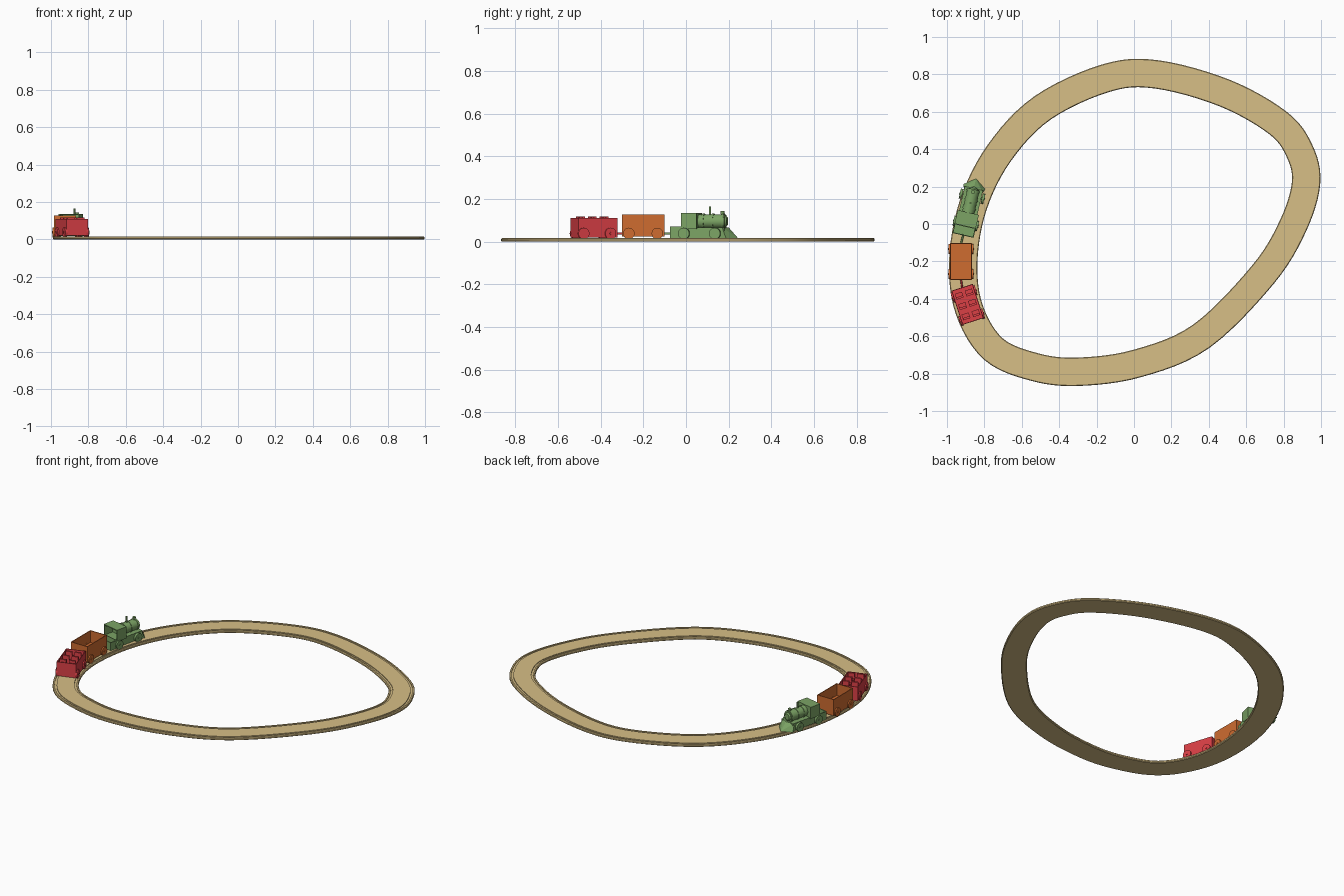
import bpy, bmesh, math
from mathutils import Matrix, Vector

if "Cube" in bpy.data.objects:
    bpy.data.objects.remove(bpy.data.objects["Cube"])


def material(name, rgb):
    m = bpy.data.materials.new(name)
    m.diffuse_color = (*rgb, 1)
    m.use_nodes = True
    m.node_tree.nodes["Principled BSDF"].inputs["Base Color"].default_value = m.diffuse_color
    return m


WOOD = material("wood", (0.68, 0.52, 0.24))
GREEN = material("green", (0.20, 0.37, 0.13))
ORANGE = material("orange", (0.62, 0.15, 0.03))
RED = material("red", (0.70, 0.05, 0.06))


def finish(name, bm, mat, frame=Matrix(), smooth=False):
    bmesh.ops.recalc_face_normals(bm, faces=bm.faces)
    me = bpy.data.meshes.new(name)
    bm.to_mesh(me)
    bm.free()
    me.materials.append(mat)
    ob = bpy.data.objects.new(name, me)
    bpy.context.collection.objects.link(ob)
    ob.matrix_world = frame
    if smooth:
        bpy.ops.object.select_all(action='DESELECT')
        ob.select_set(True)
        bpy.context.view_layer.objects.active = ob
        bpy.ops.object.shade_smooth_by_angle(angle=math.radians(35))
    return ob


def box(name, lo, hi, mat, frame, open_dir=None, wall=0.008, depth=0.0):
    """Box from corner to corner, optionally hollowed from one side."""
    bm = bmesh.new()
    bmesh.ops.create_cube(bm, size=1)
    lo, hi = Vector(lo), Vector(hi)
    for v in bm.verts:
        v.co = Vector([(lo[i] + hi[i]) / 2 + v.co[i] * (hi[i] - lo[i]) for i in range(3)])
    if open_dir:
        d = Vector(open_dir)
        bm.normal_update()
        face = max(bm.faces, key=lambda f: f.normal.dot(d))
        bmesh.ops.inset_region(bm, faces=[face], thickness=wall)
        new = bmesh.ops.extrude_discrete_faces(bm, faces=[face])["faces"][0]
        bmesh.ops.translate(bm, verts=new.verts, vec=-d * depth)
    return finish(name, bm, mat, frame)


def rod(name, a, b, r, mat, frame, r2=None, seg=20):
    """Cylinder or cone between two points."""
    a, b = Vector(a), Vector(b)
    bm = bmesh.new()
    rot = (b - a).to_track_quat('Z', 'Y').to_matrix().to_4x4()
    bmesh.ops.create_cone(bm, cap_ends=True, segments=seg, radius1=r,
                          radius2=r if r2 is None else r2, depth=(b - a).length,
                          matrix=Matrix.Translation((a + b) / 2) @ rot)
    return finish(name, bm, mat, frame, True)


def wheels(prefix, ys, mat, frame):
    for i, y in enumerate(ys):
        rod(f"{prefix}_axle_{i}", (-0.07, y, 0.038), (0.07, y, 0.038), 0.006, mat, frame, seg=12)
        for s, side in ((-1, "left"), (1, "right")):
            rod(f"{prefix}_wheel_{side}_{i}", (s * 0.053, y, 0.038), (s * 0.067, y, 0.038),
                0.027, mat, frame)


def frame_at(x, y, degrees):
    return Matrix.Translation((x, y, 0)) @ Matrix.Rotation(math.radians(degrees), 4, 'Z')


# Track: grooved profile swept round a closed smooth path
path = [(0.92, 0.22), (0.885, 0.39), (0.77, 0.54), (0.485, 0.70), (0.12, 0.80),
        (-0.15, 0.78), (-0.49, 0.62), (-0.72, 0.38), (-0.86, 0.10), (-0.913, -0.20),
        (-0.88, -0.46), (-0.75, -0.67), (-0.53, -0.765), (-0.30, -0.79), (0.02, -0.745),
        (0.36, -0.60), (0.69, -0.27), (0.85, -0.01)]
pts, n, steps = [Vector(p) for p in path], len(path), 6
line = []
for i in range(n):
    p0, p1, p2, p3 = (pts[(i + k - 1) % n] for k in range(4))
    for s in range(steps):
        t = s / steps
        line.append(0.5 * (2 * p1 + (p2 - p0) * t + (2 * p0 - 5 * p1 + 4 * p2 - p3) * t * t
                           + (3 * p1 - p0 - 3 * p2 + p3) * t ** 3))
half = [(0.071, 0.0), (0.076, 0.004), (0.076, 0.012), (0.072, 0.016), (0.064, 0.016),
        (0.064, 0.011), (0.052, 0.011), (0.052, 0.016)]
profile = half + [(-x, z) for x, z in reversed(half)]
bm = bmesh.new()
rings = []
for i, p in enumerate(line):
    tan = (line[(i + 1) % len(line)] - line[i - 1]).normalized()
    out = Vector((tan.y, -tan.x))
    rings.append([bm.verts.new((p.x + out.x * o, p.y + out.y * o, z)) for o, z in profile])
for i, ring in enumerate(rings):
    nxt = rings[(i + 1) % len(rings)]
    for k in range(len(profile)):
        j = (k + 1) % len(profile)
        bm.faces.new((ring[k], ring[j], nxt[j], nxt[k]))
finish("track", bm, WOOD, smooth=True)

# Locomotive
F = frame_at(-0.88, 0.088, -13)
box("engine_base", (-0.05, -0.10, 0.018), (0.05, 0.105, 0.066), GREEN, F)
box("engine_rear_bunker", (-0.058, -0.153, 0.018), (0.058, -0.10, 0.07), GREEN, F, (0, 0, 1), 0.007, 0.03)
box("engine_cab", (-0.058, -0.102, 0.06), (0.058, -0.027, 0.135), GREEN, F, (0, -1, 0), 0.008, 0.065)
rod("boiler", (0, -0.03, 0.095), (0, 0.10, 0.095), 0.033, GREEN, F, seg=32)
for i, y in enumerate((-0.005, 0.04, 0.09)):
    rod(f"boiler_band_{i}", (0, y - 0.005, 0.095), (0, y + 0.005, 0.095), 0.036, GREEN, F, seg=32)
rod("boiler_cap", (0, 0.10, 0.095), (0, 0.108, 0.095), 0.026, GREEN, F, 0.02, 32)
rod("tall_chimney", (0, 0.025, 0.12), (0, 0.025, 0.165), 0.005, GREEN, F)
rod("front_chimney", (0, 0.085, 0.12), (0, 0.085, 0.143), 0.007, GREEN, F, 0.010)
wheels("engine", (-0.087, 0.062), GREEN, F)

# Pointed plough at the nose
bm = bmesh.new()
for co in [(0, 0.115, 0.066), (0, 0.158, 0.018)] + [(s * x, y, z) for s in (-1, 1) for x, y, z in
           ((0.05, 0.095, 0.066), (0.06, 0.115, 0.018), (0.05, 0.09, 0.018))]:
    bm.verts.new(co)
bmesh.ops.convex_hull(bm, input=bm.verts)
finish("plough", bm, GREEN, F)

# Open freight wagon
F = frame_at(-0.925, -0.2, 0)
box("freight_wagon_body", (-0.059, -0.099, 0.024), (0.059, 0.099, 0.128), ORANGE, F, (0, 0, 1), 0.007, 0.075)
wheels("freight_wagon", (-0.068, 0.066), ORANGE, F)

# Passenger wagon with six seats
F = frame_at(-0.89, -0.43, 18)
box("passenger_wagon_body", (-0.06, -0.096, 0.02), (0.06, 0.096, 0.11), RED, F, (0, 0, 1), 0.006, 0.05)
for r in range(3):
    for s in (-1, 1):
        y, x = (r - 1) * 0.058, s * 0.028
        box(f"seat_{r}_{s}", (x - 0.02, y - 0.016, 0.058), (x + 0.02, y + 0.016, 0.085), RED, F)
        box(f"seat_back_{r}_{s}", (x - 0.02, y - 0.016, 0.08), (x + 0.02, y - 0.004, 0.118), RED, F)
wheels("passenger_wagon", (-0.072, 0.060), RED, F)

# Couplings between the vehicles
I = Matrix()
rod("front_coupling", (-0.912, -0.055, 0.038), (-0.925, -0.105, 0.038), 0.005, GREEN, I, seg=12)
rod("rear_coupling", (-0.925, -0.295, 0.038), (-0.918, -0.345, 0.038), 0.005, RED, I, seg=12)
